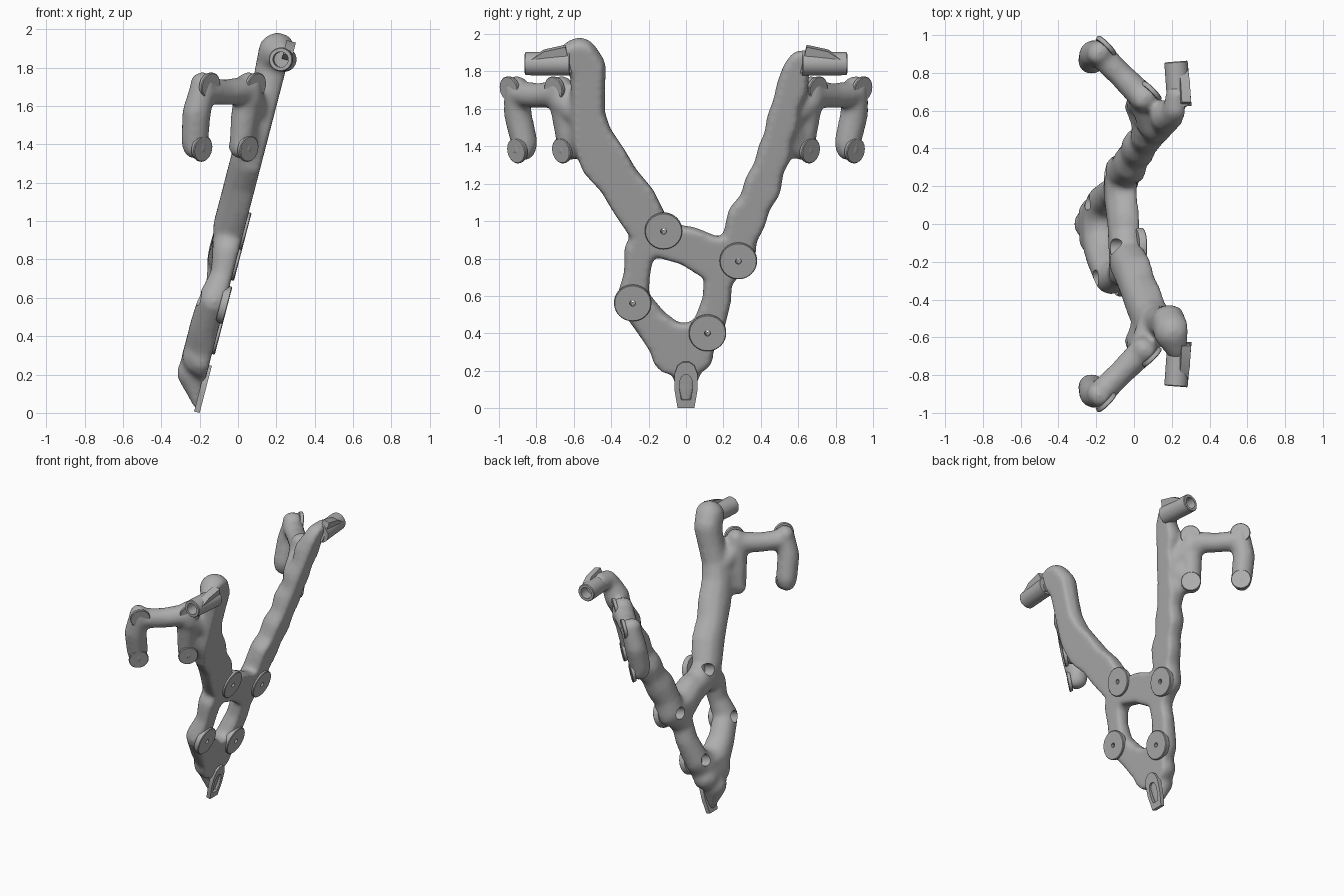
import bpy, bmesh, math
from mathutils import Vector, Matrix

if "Cube" in bpy.data.objects:
    bpy.data.objects.remove(bpy.data.objects["Cube"])

grey = bpy.data.materials.new("matte_grey")
grey.use_nodes = True
colour = (0.42, 0.42, 0.42, 1)
grey.diffuse_color = colour
grey.node_tree.nodes["Principled BSDF"].inputs["Base Color"].default_value = colour

SLOPE, BASE = 0.26, -0.2
NORMAL = Vector((1, 0, -SLOPE)).normalized()


def on_plane(y, z, depth=0):
    """Point below the sloped mounting plane."""
    return Vector((BASE + SLOPE * z, y, z)) - NORMAL * depth


def aim(point, direction):
    """Matrix placing local +z along a direction."""
    return Matrix.Translation(point) @ direction.to_track_quat("Z", "Y").to_matrix().to_4x4()


def smooth(ob, angle=35):
    bpy.ops.object.select_all(action="DESELECT")
    ob.select_set(True)
    bpy.context.view_layer.objects.active = ob
    bpy.ops.object.shade_smooth_by_angle(angle=math.radians(angle))


def make(name, bm, angle=35):
    mesh = bpy.data.meshes.new(name)
    bmesh.ops.recalc_face_normals(bm, faces=bm.faces)
    bm.to_mesh(mesh)
    bm.free()
    mesh.materials.append(grey)
    ob = bpy.data.objects.new(name, mesh)
    bpy.context.collection.objects.link(ob)
    smooth(ob, angle)
    return ob


def bake(ob):
    """Replace the mesh with its modified result."""
    deps = bpy.context.evaluated_depsgraph_get()
    mesh = bpy.data.meshes.new_from_object(ob.evaluated_get(deps))
    ob.modifiers.clear()
    ob.data = mesh


def fuse(ob):
    remesh = ob.modifiers.new("fuse", "REMESH")
    remesh.mode, remesh.voxel_size = "VOXEL", 0.012


def subtract(ob, cutter):
    cutter.hide_render = True
    cut = ob.modifiers.new("cut", "BOOLEAN")
    cut.operation, cut.solver, cut.object = "DIFFERENCE", "EXACT", cutter


def lathe(bm, profile, matrix, steps=40):
    """Spin a closed (radius, height) profile into a solid."""
    rings = []
    for r, h in profile:
        if r == 0:
            rings.append([bm.verts.new(matrix @ Vector((0, 0, h)))] * steps)
        else:
            rings.append([bm.verts.new(matrix @ Vector((r * math.cos(math.tau * i / steps),
                          r * math.sin(math.tau * i / steps), h))) for i in range(steps)])
    for a, b in zip(rings, rings[1:] + rings[:1]):
        for i in range(steps):
            j = (i + 1) % steps
            quad = list(dict.fromkeys((a[i], a[j], b[j], b[i])))
            if len(quad) > 2:
                bm.faces.new(quad)


def limb(bm, points):
    """Chain of overlapping balls along (position, radius) points."""
    for (p, r), (q, s) in zip(points, points[1:]):
        n = max(2, int((q - p).length / 0.018))
        for i in range(n + 1):
            t = i / n
            bmesh.ops.create_icosphere(bm, subdivisions=2, radius=r + (s - r) * t,
                                       matrix=Matrix.Translation(p.lerp(q, t)))


def flat_limb(bm, points, thick=0.165):
    limb(bm, [(on_plane(y, z, min(thick - r, 0.85 * r)), r + 0.006) for y, z, r in points])


def slotted_plate(name, outline, centre, scale, thick):
    """Plate on the mounting plane with a recessed slot."""
    bm = bmesh.new()
    inner = [(centre[0] + (y - centre[0]) * scale, centre[1] + (z - centre[1]) * scale)
             for y, z in outline]
    loops = [[bm.verts.new(on_plane(y, z, d)) for y, z in pts]
             for pts, d in ((outline, thick), (outline, 0), (inner, 0), (inner, thick * 0.7))]
    bm.faces.new(loops[0])
    bm.faces.new(loops[-1])
    for a, b in zip(loops, loops[1:]):
        for i in range(len(a)):
            j = (i + 1) % len(a)
            bm.faces.new((a[i], a[j], b[j], b[i]))
    return make(name, bm, 25)


# Mounting pad positions
frame_pads = [(-0.12, 0.945), (0.28, 0.785), (-0.285, 0.56), (0.115, 0.40)]
arm_pads = [(-0.14, 0.95, 1.705), (0.10, 0.71, 1.705), (-0.18, 0.91, 1.375), (0.06, 0.67, 1.375)]

body = bmesh.new()
# Lower ring frame
flat_limb(body, [(-0.285, 0.565, 0.085), (-0.262, 0.7, 0.068), (-0.25, 0.82, 0.08),
                 (-0.18, 0.9, 0.1), (-0.1, 0.9, 0.09)])
flat_limb(body, [(-0.15, 0.88, 0.09), (0.02, 0.85, 0.105), (0.13, 0.795, 0.115), (0.27, 0.79, 0.1)])
flat_limb(body, [(0.25, 0.79, 0.09), (0.17, 0.67, 0.075), (0.165, 0.56, 0.075), (0.115, 0.40, 0.085)])
flat_limb(body, [(-0.285, 0.565, 0.085), (-0.18, 0.43, 0.09), (-0.08, 0.33, 0.115),
                 (0.04, 0.33, 0.11), (0.115, 0.40, 0.085)])
# Foot
flat_limb(body, [(-0.07, 0.28, 0.115), (0.05, 0.265, 0.095)])
limb(body, [(Vector((-0.2, 0, 0.27)), 0.09), (Vector((-0.235, 0, 0.21)), 0.087),
            (Vector((-0.22, 0, 0.12)), 0.055), (Vector((-0.205, 0, 0.04)), 0.03)])
# Front arm
flat_limb(body, [(-0.2, 0.95, 0.11), (-0.28, 1.09, 0.122), (-0.36, 1.2, 0.11), (-0.44, 1.31, 0.125),
                 (-0.5, 1.42, 0.11), (-0.525, 1.55, 0.09), (-0.525, 1.68, 0.09), (-0.525, 1.8, 0.095),
                 (-0.57, 1.86, 0.1), (-0.66, 1.85, 0.06)], 0.18)
# Back arm
flat_limb(body, [(0.27, 0.8, 0.1), (0.29, 0.9, 0.09), (0.325, 1.0, 0.105), (0.37, 1.08, 0.085),
                 (0.41, 1.17, 0.1), (0.44, 1.26, 0.08), (0.475, 1.35, 0.092), (0.49, 1.43, 0.073),
                 (0.52, 1.52, 0.088), (0.535, 1.61, 0.07), (0.57, 1.7, 0.085), (0.585, 1.79, 0.068),
                 (0.61, 1.83, 0.065), (0.68, 1.845, 0.06)], 0.17)

# Side brackets, one per arm
drop = Vector((0, 0, -0.035))
for side in (-1, 1):
    out = Vector((0.7, side * 0.7, -0.17)).normalized()
    pads = [Vector((x, side * y, z)) for x, y, z in arm_pads]
    top_out, top_in, low_out, low_in = [p - out * 0.065 for p in pads]
    bend = top_out.lerp(low_out, 0.45) + Vector((-0.012, side * 0.012, 0))
    limb(body, [(top_out + drop, 0.072), (bend, 0.078), (low_out - drop, 0.075), (low_out, 0.064)])
    limb(body, [(top_out + drop, 0.072), ((top_out + top_in) / 2 + drop * 1.3, 0.07),
                (top_in + drop, 0.078)])
    limb(body, [(top_in + drop, 0.078), ((top_in + low_in) / 2, 0.075), (low_in, 0.064)])
    hub = on_plane(side * 0.53, 1.52, 0.1)
    limb(body, [(top_in + drop * 2, 0.078), (hub, 0.085), (low_in, 0.062)])
    limb(body, [(low_in, 0.062), (on_plane(side * 0.5, 1.4, 0.1), 0.075)])
    for p in pads:
        limb(body, [(p - out * 0.075, 0.06), (p - out * 0.055, 0.064)])

# Fuse, trim to the mounting plane, then soften
frame = make("organic_frame", body)
fuse(frame)
slab = bmesh.new()
bmesh.ops.create_cube(slab, size=4, matrix=aim(on_plane(0, 1, 0.015) + NORMAL * 2, NORMAL))
trimmer = make("trim_cutter", slab)
subtract(frame, trimmer)
fuse(frame)
relax = frame.modifiers.new("relax", "SMOOTH")
relax.factor, relax.iterations = 0.5, 16
bake(frame)

# Stepped bolt holes through the frame
drill = bmesh.new()
for y, z in frame_pads:
    lathe(drill, [(0, 0.05), (0.015, 0.05), (0.015, -0.09), (0.042, -0.09), (0.042, -0.3), (0, -0.3)],
          aim(on_plane(y, z), NORMAL), 24)
driller = make("drill_cutter", drill)
subtract(frame, driller)
bake(frame)
for cutter in (trimmer, driller):
    bpy.data.objects.remove(cutter)
smooth(frame, 45)


def washer(name, point, direction, radius, bore, thick):
    bm = bmesh.new()
    lathe(bm, [(bore, 0), (radius - 0.004, 0), (radius, -0.004), (radius, -thick * 0.5),
               (radius * 0.93, -thick), (bore, -thick)], aim(point, direction))
    make(name, bm)


# Round mounting pads
for i, (y, z) in enumerate(frame_pads):
    washer(f"frame_pad_{i + 1}", on_plane(y, z), NORMAL, 0.1, 0.016, 0.04)
for side, label in ((-1, "front"), (1, "back")):
    out = Vector((0.7, side * 0.7, -0.17)).normalized()
    for i, (x, y, z) in enumerate(arm_pads):
        washer(f"{label}_bracket_pad_{i + 1}", Vector((x, side * y, z)), out, 0.068, 0.015, 0.025)
    # Socket tube at the arm tip
    tube = bmesh.new()
    lathe(tube, [(0, -0.08), (0.04, -0.08), (0.04, 0), (0.058, 0), (0.062, -0.005), (0.064, -0.24),
                 (0, -0.24)], aim(Vector((0.222, side * 0.86, 1.842)), Vector((-0.02, side * 0.25, 0))))
    make(f"{label}_tip_socket", tube)
    tip = [(0.61, 1.79), (0.645, 1.93), (0.76, 1.905), (0.83, 1.86), (0.72, 1.8)]
    slotted_plate(f"{label}_tip_plate", [(side * y, z) for y, z in tip],
                  (side * 0.69, 1.855), 0.25, 0.05)

# Slotted foot plate
half = [(0.045, 0), (0.062, 0.1), (0.062, 0.18), (0.045, 0.225), (0.018, 0.245)]
slotted_plate("foot_plate", half + [(-y, z) for y, z in reversed(half)], (0, 0.095), 0.55, 0.03)
